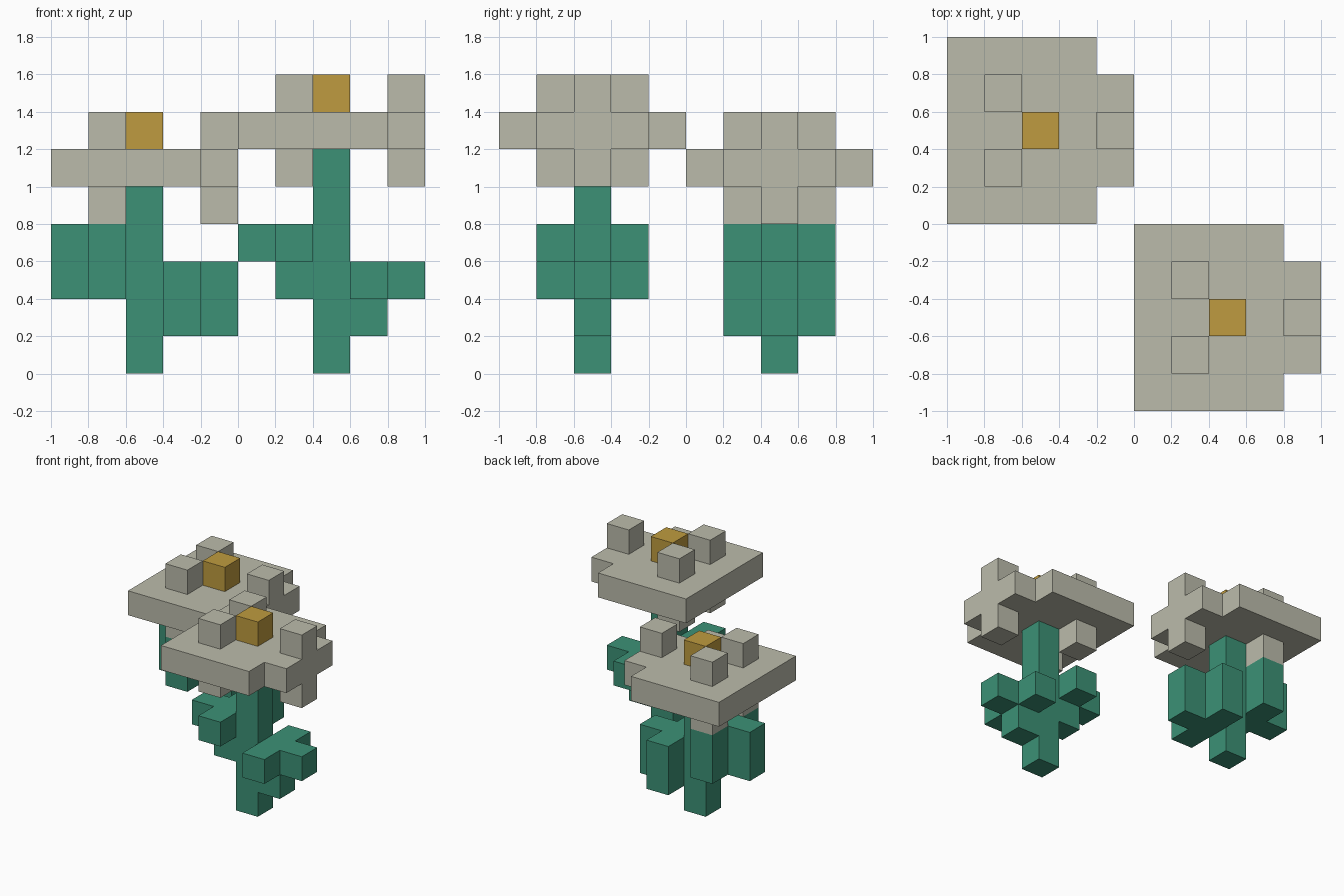
import bpy
import bmesh
from itertools import product
from mathutils import Vector

UNIT = 0.2  # edge length of one block

cube = bpy.data.objects.get("Cube")
if cube:
    bpy.data.objects.remove(cube, do_unlink=True)


def make_material(name, rgb):
    mat = bpy.data.materials.new(name)
    mat.use_nodes = True
    color = (*rgb, 1.0)
    mat.diffuse_color = color
    mat.node_tree.nodes["Principled BSDF"].inputs["Base Color"].default_value = color
    return mat


GREEN = make_material("leaf green", (0.045, 0.285, 0.18))
STONE = make_material("pale petal grey", (0.50, 0.50, 0.41))
GOLD = make_material("golden centre", (0.52, 0.33, 0.05))


def block(xs, ys, zs):
    """Set of grid cells covering the given ranges."""
    return set(product(xs, ys, zs))


def build(name, cells, origin, mat):
    """One mesh showing only the outer faces of a set of cells."""
    bm = bmesh.new()
    for cell in cells:
        for axis, side in product(range(3), (0, 1)):
            beside = list(cell)
            beside[axis] += 2 * side - 1
            if tuple(beside) in cells:
                continue
            u, v = (axis + 1) % 3, (axis + 2) % 3
            corners = []
            for a, b in ((0, 0), (1, 0), (1, 1), (0, 1)):
                p = Vector(cell)
                p[axis] += side
                p[u] += a
                p[v] += b
                corners.append(bm.verts.new(p * UNIT))
            bm.faces.new(corners if side else corners[::-1])
    bmesh.ops.remove_doubles(bm, verts=bm.verts[:], dist=UNIT / 100)
    mesh = bpy.data.meshes.new(name)
    bm.to_mesh(mesh)
    bm.free()
    mesh.materials.append(mat)
    obj = bpy.data.objects.new(name, mesh)
    obj.location = origin
    bpy.context.scene.collection.objects.link(obj)


def leaf(layers, support, mirrored):
    """T-shaped leaf, with an optional block joining it lower on the stem."""
    cells = block([1], range(1, 4), layers) | block([0], [2], layers)
    if support:
        cells |= block([1], [2], [layers[0] - 1])
    return {(4 - x, y, z) for x, y, z in cells} if mirrored else cells


def flower(prefix, origin, height, right_layers, left_layers, support):
    # Stem and the two leaves
    build(prefix + "_stem", block([2], [2], range(height)), origin, GREEN)
    build(prefix + "_right_leaf", leaf(right_layers, support, False), origin, GREEN)
    build(prefix + "_left_leaf", leaf(left_layers, support, True), origin, GREEN)
    # Flat head with three petal knobs, each showing above and below
    head = block(range(4), range(5), [height]) | block([4], range(1, 4), [height])
    for x, y in ((1, 1), (1, 3), (4, 2)):
        head |= block([x], [y], (height - 1, height + 1))
    build(prefix + "_petals", head, origin, STONE)
    build(prefix + "_centre", block([2], [2], [height + 1]), origin, GOLD)


flower("back_flower", (-1, 0, 0), 5, (2, 3), (1, 2), False)
flower("front_flower", (0, -1, 0), 6, (3,), (2,), True)
